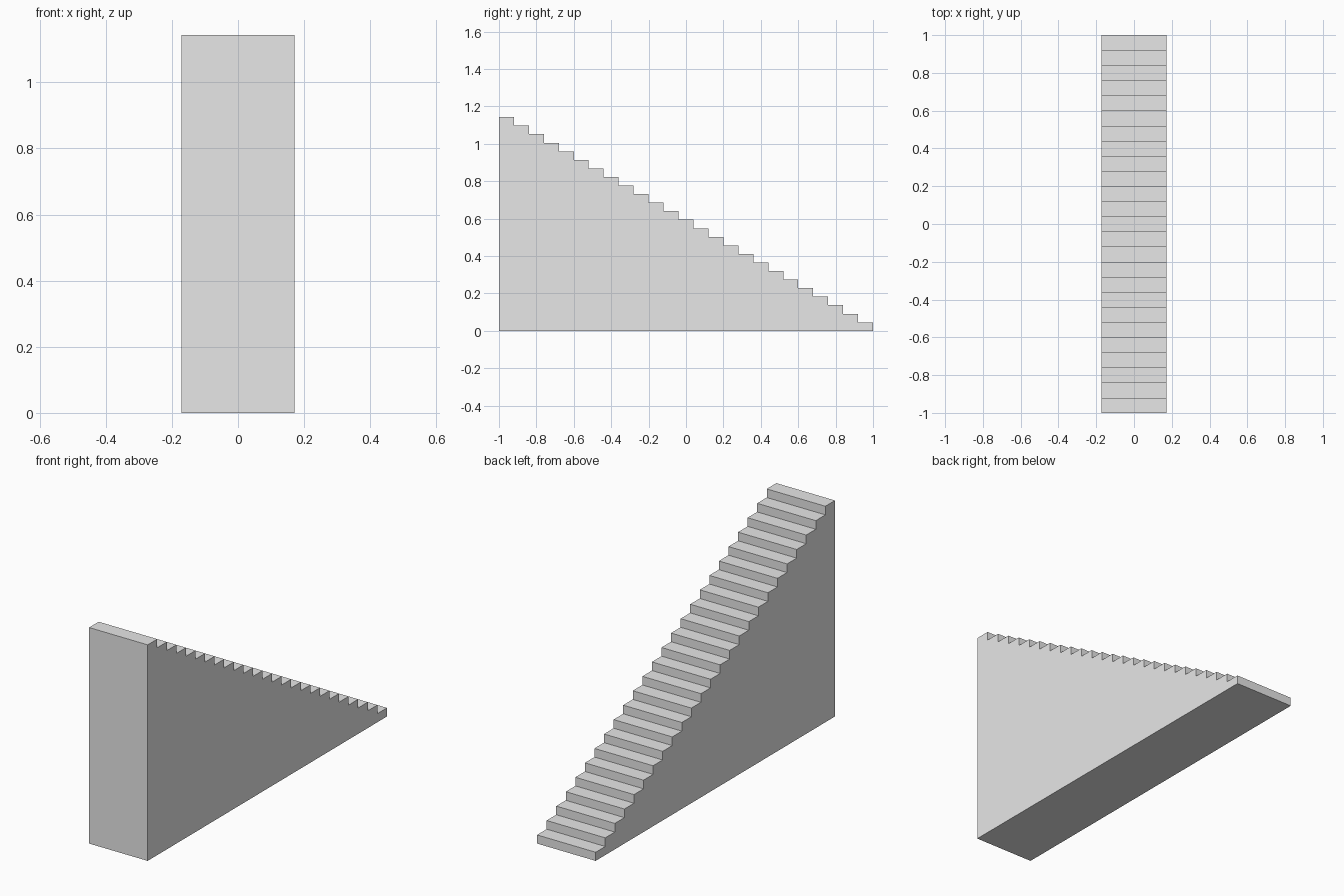
import bpy
import bmesh

# Remove the default cube
cube = bpy.data.objects.get("Cube")
if cube:
    bpy.data.objects.remove(cube, do_unlink=True)

STEPS = 25
LENGTH = 2.0
HEIGHT = 1.143
WIDTH = 0.343
TREAD = LENGTH / STEPS
RISER = HEIGHT / STEPS


def make_material(name, color):
    mat = bpy.data.materials.new(name)
    mat.use_nodes = True
    mat.diffuse_color = color
    mat.node_tree.nodes["Principled BSDF"].inputs["Base Color"].default_value = color
    return mat


# Stepped side profile (y, z), highest at the front, descending to the back
front = -LENGTH / 2
profile = [(front, 0)]
for i in range(STEPS):
    z = HEIGHT - i * RISER
    profile += [(front + i * TREAD, z), (front + (i + 1) * TREAD, z)]
profile.append((LENGTH / 2, 0))

# Extrude the profile across the width into a solid staircase
bm = bmesh.new()
side = bm.faces.new([bm.verts.new((-WIDTH / 2, y, z)) for y, z in profile])
extruded = bmesh.ops.extrude_face_region(bm, geom=[side], use_keep_orig=True)
new_verts = [g for g in extruded["geom"] if isinstance(g, bmesh.types.BMVert)]
bmesh.ops.translate(bm, verts=new_verts, vec=(WIDTH, 0, 0))
bmesh.ops.recalc_face_normals(bm, faces=bm.faces)

mesh = bpy.data.meshes.new("staircase")
bm.to_mesh(mesh)
bm.free()
mesh.materials.append(make_material("light grey", (0.8, 0.8, 0.8, 1)))
staircase = bpy.data.objects.new("staircase", mesh)
bpy.context.collection.objects.link(staircase)
